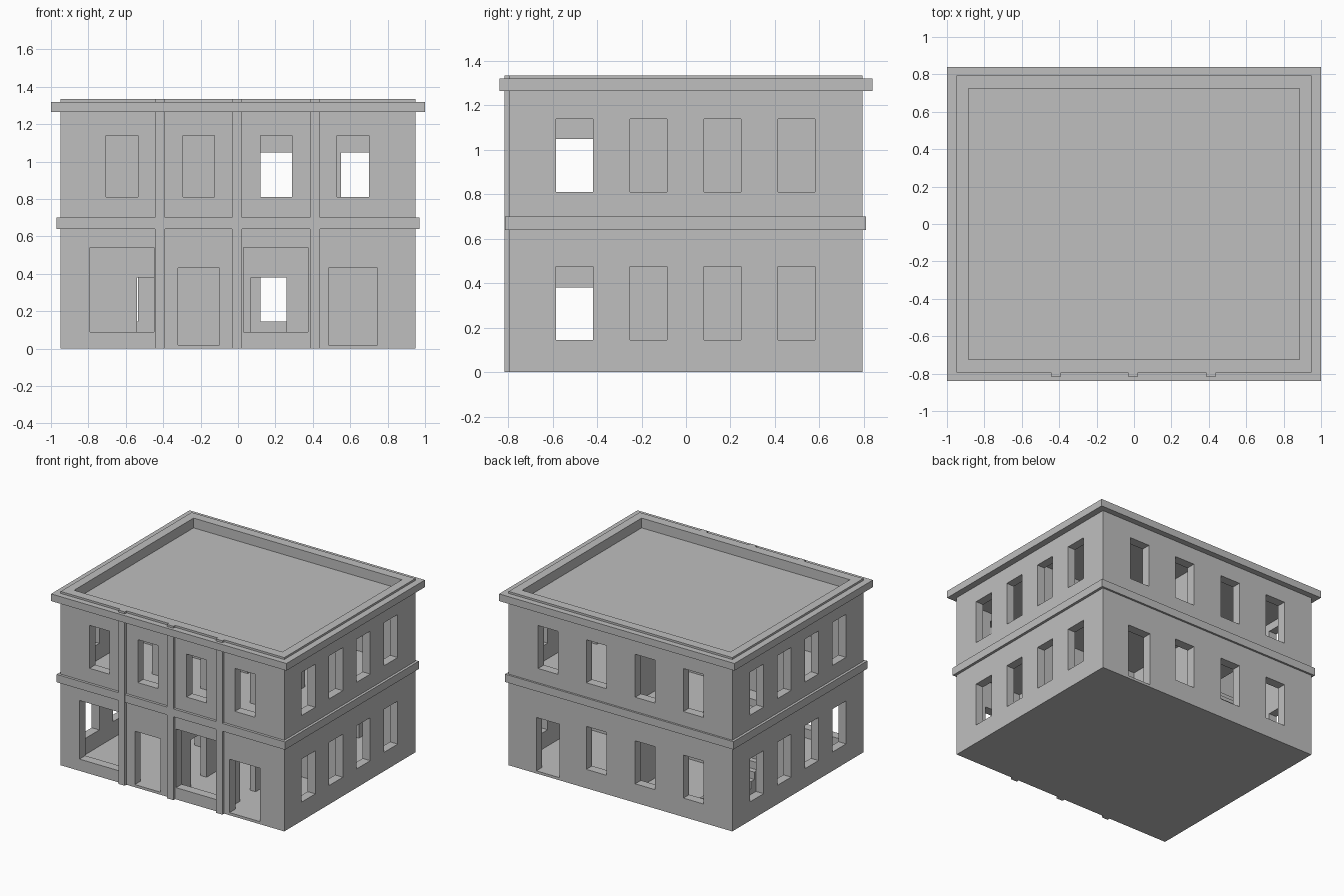
import bpy, bmesh
from mathutils import Matrix, Vector

if "Cube" in bpy.data.objects:
    bpy.data.objects.remove(bpy.data.objects["Cube"])

plaster = bpy.data.materials.new("grey_plaster")
plaster.use_nodes = True
grey = (0.52, 0.52, 0.52, 1)
plaster.diffuse_color = grey
plaster.node_tree.nodes["Principled BSDF"].inputs["Base Color"].default_value = grey


def boxes(name, spans):
    """One object made of boxes, each given as (x0, x1, y0, y1, z0, z1)."""
    bm = bmesh.new()
    for x0, x1, y0, y1, z0, z1 in spans:
        mid = Vector((x0 + x1, y0 + y1, z0 + z1)) / 2
        size = Matrix.Diagonal((x1 - x0, y1 - y0, z1 - z0, 1))
        bmesh.ops.create_cube(bm, size=1, matrix=Matrix.Translation(mid) @ size)
    mesh = bpy.data.meshes.new(name)
    bm.to_mesh(mesh)
    bm.free()
    mesh.materials.append(plaster)
    obj = bpy.data.objects.new(name, mesh)
    bpy.context.collection.objects.link(obj)
    return obj


def cut(obj, spans):
    """Subtract boxes that do not overlap one another."""
    cutter = boxes("cutter", spans)
    cutter.hide_render = True
    mod = obj.modifiers.new("openings", 'BOOLEAN')
    mod.operation = 'DIFFERENCE'
    mod.solver = 'EXACT'
    mod.object = cutter
    bpy.context.view_layer.update()
    result = obj.evaluated_get(bpy.context.evaluated_depsgraph_get())
    mesh = bpy.data.meshes.new_from_object(result)
    obj.modifiers.clear()
    obj.data = mesh
    bpy.data.objects.remove(cutter)


# Main dimensions
W, D, H = 0.95, 0.795, 1.335          # half width, half depth, height
IW, ID = 0.885, 0.725                 # inside faces of the walls
FLOOR, SLAB, UPPER, CEILING, ROOF = 0.02, 0.64, 0.69, 1.2, 1.26
DOOR_H = 0.36
low, high = (0.145, 0.475), (0.81, 1.14)

# Outer walls with base and roof slab, hollowed out
shell = boxes("outer_walls", [(-W, W, -D, D, 0, H)])
cut(shell, [(-IW, IW, -ID, ID, FLOOR, CEILING), (-IW, IW, -ID, ID, ROOF, H + 0.1)])

# Window and door openings
front = (-D - 0.1, -ID + 0.03)
back = (ID - 0.03, D + 0.1)
openings = []
for x in (-0.62, -0.21, 0.205, 0.615):
    openings.append((x - 0.085, x + 0.085, *front, *high))
    openings.append((x - 0.085, x + 0.085, *back, *high))
    if x < 0.5:
        openings.append((x - 0.085, x + 0.085, *back, *low))
openings.append((0.52, 0.715, *back, FLOOR, 0.43))
for x0, x1 in ((-0.79, -0.45), (0.03, 0.375)):
    openings.append((x0, x1, *front, 0.09, 0.54))
for x0, x1 in ((-0.32, -0.1), (0.485, 0.745)):
    openings.append((x0, x1, *front, FLOOR, 0.43))
for y in (-0.502, -0.168, 0.165, 0.498):
    for z in (low, high):
        openings.append((-W - 0.1, -IW + 0.03, y - 0.083, y + 0.083, *z))
        openings.append((IW - 0.03, W + 0.1, y - 0.083, y + 0.083, *z))
cut(shell, openings)

# Cornice and storey band run round the outside
cornice = boxes("cornice", [(-1, 1, -0.84, 0.84, 1.265, 1.32)])
band = boxes("storey_band", [(-0.97, 0.97, -0.815, 0.81, 0.64, 0.7)])
for ring in (cornice, band):
    cut(ring, [(-W + 0.01, W - 0.01, -D + 0.01, D - 0.01, 0, 2)])

# Front pilasters
pilaster_x = (-0.418, -0.005, 0.412)
boxes("pilasters", [(x - 0.027, x + 0.027, -0.816, -D + 0.01, 0, H) for x in pilaster_x])

# Upper floor with stairwell
upper_floor = boxes("upper_floor", [(-IW, IW, -ID, ID, SLAB, UPPER)])
cut(upper_floor, [(-IW - 0.1, -0.5, 0.1, 0.62, 0, 1)])

# Long partitions across the middle, with doorways
for name, z0, z1, doors in (
        ("lower_partition", FLOOR, SLAB, ((-0.54, -0.35), (0.07, 0.26))),
        ("upper_partition", UPPER, CEILING, ((0.1, 0.29), (0.55, 0.74)))):
    wall = boxes(name, [(-IW, IW, -0.025, 0.025, z0, z1)])
    cut(wall, [(a, b, -0.1, 0.1, z0 - 0.01, z0 + DOOR_H) for a, b in doors])

# Cross walls, each with a doorway near the front
for name, z0, z1, places in (
        ("lower_cross_wall", FLOOR, SLAB, pilaster_x[1:]),
        ("upper_cross_wall", UPPER, CEILING, pilaster_x)):
    for x in places:
        end = ID if x == pilaster_x[1] else 0
        wall = boxes(name, [(x - 0.025, x + 0.025, -ID, end, z0, z1)])
        cut(wall, [(x - 0.1, x + 0.1, -0.6, -0.41, z0 - 0.01, z0 + DOOR_H)])

# Staircase rising from the back towards the middle
steps = 12
rise = (UPPER - FLOOR) / steps
run = 0.5 / steps
boxes("staircase", [(-IW, -0.54, 0.6 - (i + 1) * run, 0.6 - i * run,
                     max(FLOOR, FLOOR + (i - 2) * rise), FLOOR + (i + 1) * rise)
                    for i in range(steps)])
